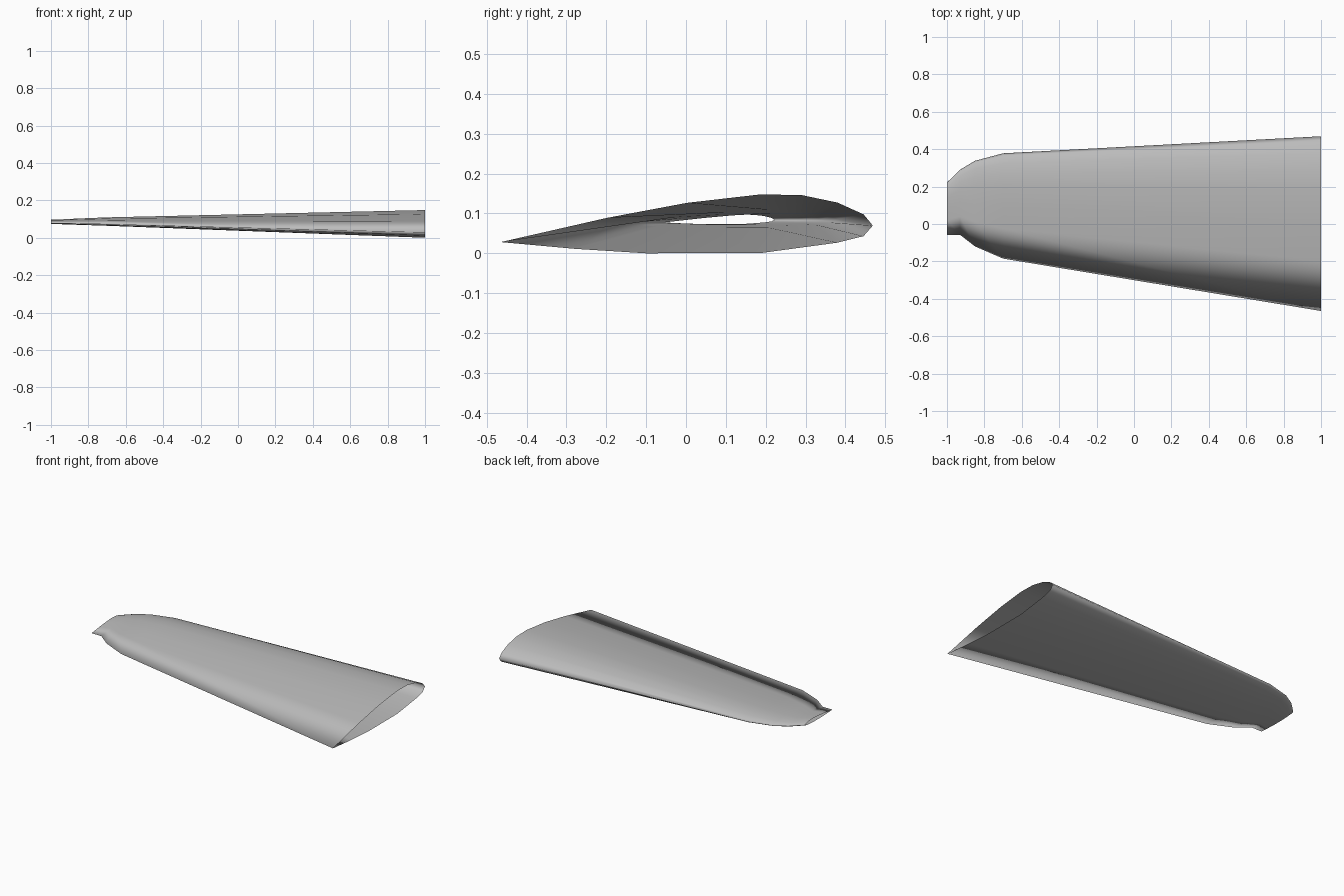
import bpy, bmesh

if "Cube" in bpy.data.objects:
    bpy.data.objects.remove(bpy.data.objects["Cube"])

grey = bpy.data.materials.new("wing grey")
grey.diffuse_color = (0.5, 0.5, 0.5, 1)
grey.use_nodes = True
grey.node_tree.nodes["Principled BSDF"].inputs["Base Color"].default_value = grey.diffuse_color

# Airfoil: (fraction of chord from trailing edge, fraction of height), looping over the top
profile = [(0, .19), (.285, .60), (.5, .855), (.70, 1), (.81, .985), (.905, .86), (.975, .66),
           (1, .47), (.975, .29), (.905, .18), (.70, .005), (.39, 0), (.2, .075)]

# Stations from root to tip: x, trailing y, leading y, bottom z, top z
stations = [(1.0, -.465, .469, 0, .148),
            (-.70, -.185, .378, .064, .109),
            (-.85, -.12, .338, .069, .103),
            (-.93, -.058, .29, .072, .099),
            (-1.0, -.058, .222, .073, .097)]

# Open wing shell skinned between the stations
bm = bmesh.new()
rings = [[bm.verts.new((x, y0 + (y1 - y0) * u, z0 + (z1 - z0) * v)) for u, v in profile]
         for x, y0, y1, z0, z1 in stations]
n = len(profile)
for a, b in zip(rings, rings[1:]):
    for i in range(n):
        j = (i + 1) % n
        bm.faces.new((a[i], a[j], b[j], b[i]))
bmesh.ops.recalc_face_normals(bm, faces=bm.faces)
# Make sure the upper skin faces up
bm.normal_update()
top = max(bm.faces, key=lambda f: f.calc_center_median().z)
if top.normal.z < 0:
    bmesh.ops.reverse_faces(bm, faces=bm.faces)
for f in bm.faces:
    f.smooth = True

mesh = bpy.data.meshes.new("wing_shell")
bm.to_mesh(mesh)
bm.free()
mesh.materials.append(grey)
bpy.context.collection.objects.link(bpy.data.objects.new("wing_shell", mesh))
